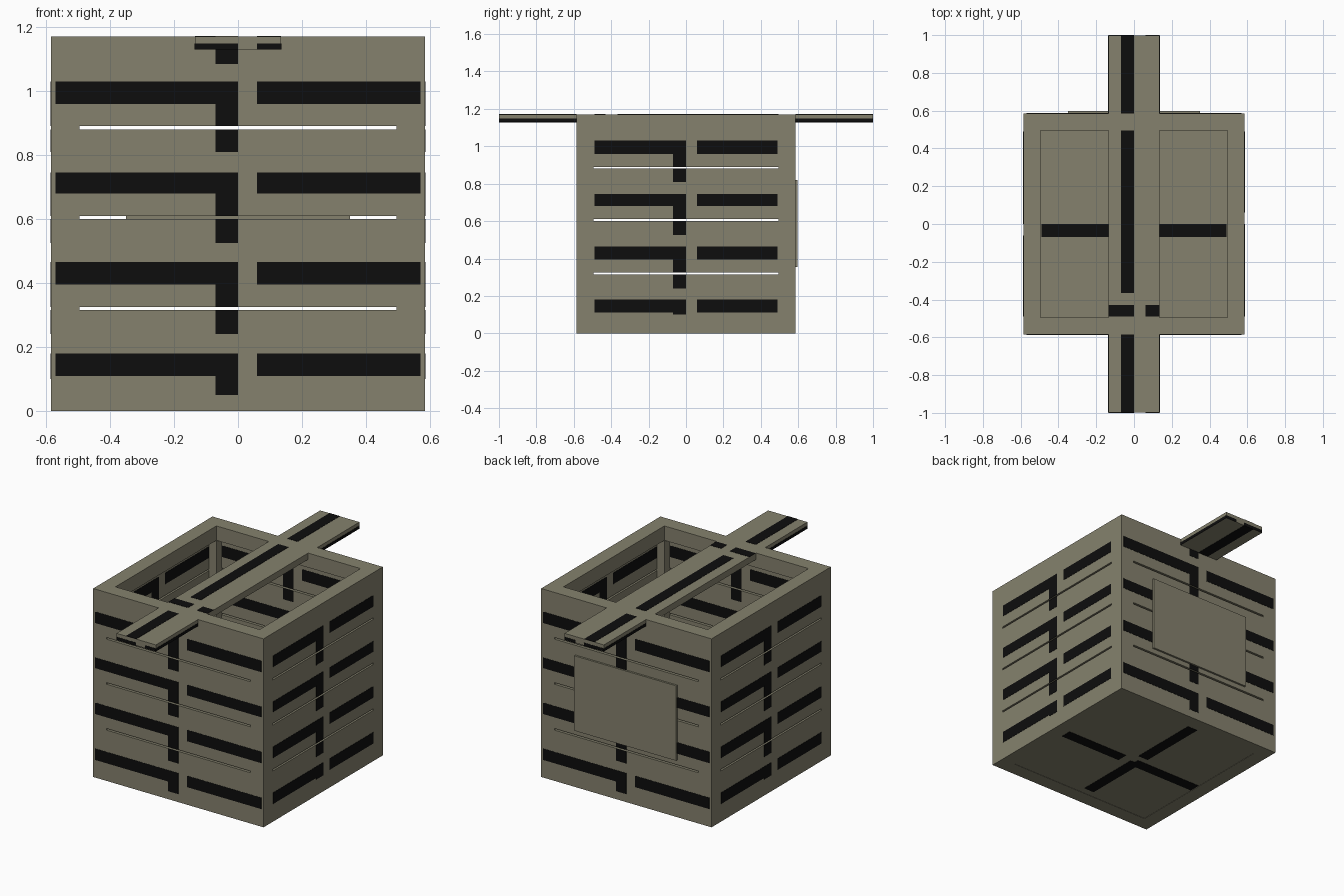
import bpy, bmesh, math
from mathutils import Matrix, Vector

if "Cube" in bpy.data.objects:
    bpy.data.objects.remove(bpy.data.objects["Cube"])


def material(name, rgb):
    m = bpy.data.materials.new(name)
    m.diffuse_color = (*rgb, 1)
    m.use_nodes = True
    m.node_tree.nodes["Principled BSDF"].inputs["Base Color"].default_value = m.diffuse_color
    return m


WOOD = material("grey_brown_wood", (0.235, 0.222, 0.155))
DARK = material("black_paint", (0.004, 0.004, 0.004))


def boxes(name, items, mat, turn=0):
    """One object from (x0, x1, y0, y1, z0, z1) boxes, turned about z in quarter turns."""
    bm = bmesh.new()
    rot = Matrix.Rotation(turn * math.pi / 2, 4, 'Z')
    for x0, x1, y0, y1, z0, z1 in items:
        loc = Matrix.Translation(Vector((x0 + x1, y0 + y1, z0 + z1)) / 2)
        size = Matrix.Diagonal((x1 - x0, y1 - y0, z1 - z0, 1))
        bmesh.ops.create_cube(bm, size=1, matrix=rot @ loc @ size)
    me = bpy.data.meshes.new(name)
    bm.to_mesh(me)
    bm.free()
    me.materials.append(mat)
    ob = bpy.data.objects.new(name, me)
    bpy.context.collection.objects.link(ob)
    return ob


R, N, H = 0.585, 0.495, 1.17      # outer half width, inner half width, height
B, T, P = 0.09, 0.04, 0.0015      # beam size, board thickness, paint thickness
SLITS = (0.32, 0.605, 0.885)

# frame: corner posts, bottom and top beams
boxes("corner_posts", [(min(sx * N, sx * R), max(sx * N, sx * R),
                        min(sy * N, sy * R), max(sy * N, sy * R), B, H - B)
                       for sx in (-1, 1) for sy in (-1, 1)], WOOD)
for name, z in (("bottom_frame", 0), ("top_frame", H - B)):
    boxes(name, [(-R, R, -R, -N, z, z + B), (-R, R, N, R, z, z + B),
                 (-R, -N, -N, N, z, z + B), (N, R, -N, N, z, z + B)], WOOD)

# board walls with slits, plus painted bars outside and inside
edges = [B] + [z + d for z in SLITS for d in (-0.005, 0.005)] + [H - B]
rows = ((0.11, 0.18, 0.05), (0.395, 0.465, 0.24), (0.68, 0.745, 0.525), (0.96, 1.03, 0.81))
for k, side in enumerate(("front", "right", "back", "left")):
    wide = k % 2 == 0
    boxes(side + "_boards", [(-N, N, -R, -R + T, edges[i], edges[i + 1])
                             for i in range(0, 8, 2)], WOOD, k)
    outer, inner = [], []
    end = 0.57 if wide else 0.49
    for z0, z1, low in rows:
        stem = low if (wide or low > 0.1) else 0.1
        stops = [stem] + [z + d for z in SLITS if stem < z < z0
                          for d in (-0.005, 0.005)] + [z0]
        stems = [(stops[i], stops[i + 1]) for i in range(0, len(stops), 2)]
        y0, y1 = -R - P, -R
        outer += [(-end, 0, y0, y1, z0, z1), (0.06, end, y0, y1, z0, z1)]
        outer += [(-0.07, 0, y0, y1, a, b) for a, b in stems]
        y0, y1 = -R + T, -R + T + P
        inner += [(0, 0.49, y0, y1, z0, z1), (-0.49, -0.06, y0, y1, z0, z1)]
        inner += [(0, 0.07, y0, y1, max(a, B), b) for a, b in stems]
    if wide:
        outer.append((-0.07, 0, -R - P, -R, 1.085, 1.13))
    boxes(side + "_outer_paint", outer, DARK, k)
    boxes(side + "_inner_paint", inner, DARK, k)

# floor with painted cross on both sides
boxes("floor", [(-N, N, -N, N, P, T)], WOOD)
cross = ((-0.49, -0.03, -0.07, 0), (0.06, 0.49, -0.07, 0),
         (-0.07, 0, -0.45, -0.03), (-0.07, 0, 0.04, 0.49))
boxes("floor_paint", [(*c, z, z + P) for c in cross for z in (0, T)], DARK)

# long plank across the top, interrupted by the frame
PW, PZ, L = 0.135, H - T, 1 - P
ends = ((-L, -R), (R, L))
boxes("top_plank", [(-PW, PW, a, b, PZ, H) for a, b in (*ends, (-N, N))], WOOD)
paint = [(-0.07, 0, a, b, z, z + P) for a, b in (*ends, (-0.365, N))
         for z in (H, PZ - P)]
paint += [(a, b, -0.49, -0.43, H, H + P) for a, b in ((-PW, 0), (0.06, PW))]
for a, b in ends:
    paint += [(x, x + P, a, b, PZ, PZ + 0.018) for x in (-PW - P, PW)]
for y in (-1, L):
    paint += [(a, b, y, y + P, PZ, PZ + 0.018) for a, b in ((-PW, 0), (0.06, PW))]
boxes("plank_paint", paint, DARK)

# plain panel on the back
boxes("back_panel", [(-0.35, 0.35, R, R + 0.012, 0.355, 0.82)], WOOD)
